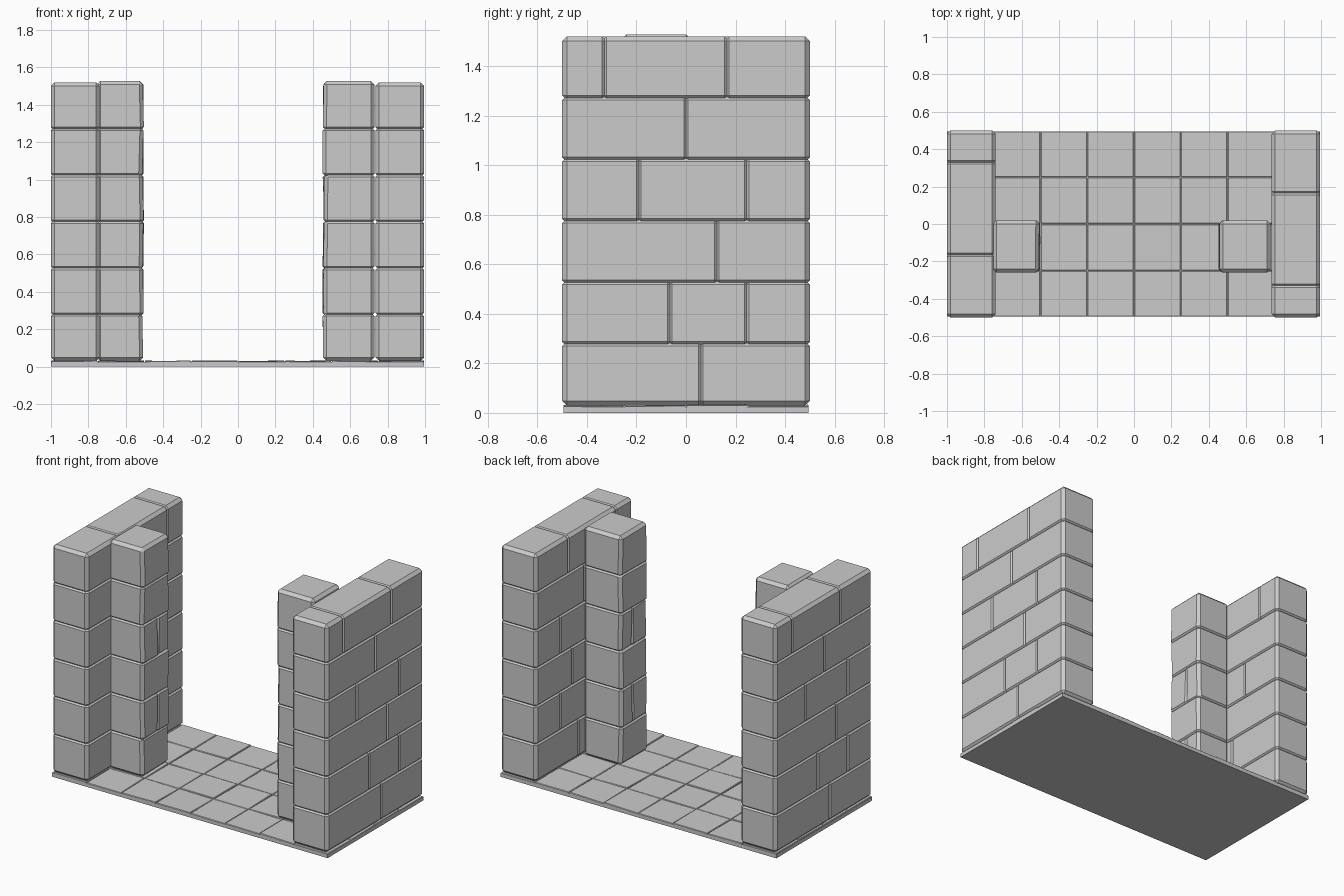
import bpy
import bmesh
import random

random.seed(7)
cube = bpy.data.objects.get("Cube")
if cube:
    bpy.data.objects.remove(cube)

STONE = (0.6, 0.6, 0.6, 1)
stone = bpy.data.materials.new("grey_stone")
stone.use_nodes = True
stone.diffuse_color = STONE
stone.node_tree.nodes["Principled BSDF"].inputs["Base Color"].default_value = STONE

FLOOR, TOP, COURSES = 0.03, 1.52, 6
CHAMFER, OVERLAP = 0.019, 0.01
STEP = (TOP - FLOOR) / COURSES


def add_box(bm, low, high):
    """Add a box between two corners and return its vertices."""
    verts = bmesh.ops.create_cube(bm, size=1)["verts"]
    for v in verts:
        for i in range(3):
            v.co[i] = high[i] if v.co[i] > 0 else low[i]
    return verts


def finish(bm, name, chamfer=0):
    mesh = bpy.data.meshes.new(name)
    bm.to_mesh(mesh)
    bm.free()
    mesh.materials.append(stone)
    obj = bpy.data.objects.new(name, mesh)
    bpy.context.collection.objects.link(obj)
    if chamfer:
        mod = obj.modifiers.new("chamfer", "BEVEL")
        mod.width = chamfer
        mod.segments = 1
        mod.limit_method = "ANGLE"
    return obj


def masonry(name, x, y, splits, turn=1, top=TOP, wobble=0):
    """Stack courses of chamfered blocks; joints are shallow grooves."""
    bm = bmesh.new()
    for row, cuts in enumerate(splits):
        edges = [y[0], *sorted(c * turn for c in cuts), y[1]]
        last = len(edges) - 2
        z0 = FLOOR + row * STEP - (OVERLAP if row else 0)
        z1 = FLOOR + (row + 1) * STEP + OVERLAP
        if row == COURSES - 1:
            z1 = top
        for i in range(last + 1):
            y0 = edges[i] - (OVERLAP if i else 0)
            y1 = edges[i + 1] + (OVERLAP if i < last else 0)
            for v in add_box(bm, (x[0], y0, z0), (x[1], y1, z1)):
                # Worn corners on the side that faces the passage
                if abs(v.co.x) < 0.6:
                    v.co.x += random.uniform(-wobble, wobble)
    return finish(bm, name, CHAMFER)


# Side walls: the right one is the left one turned half round
wall_cuts = [[0.06], [-0.065, 0.245], [0.125], [-0.19, 0.245], [0], [-0.33, 0.165]]
masonry("left_wall", (0.735, 0.995), (-0.5, 0.5), wall_cuts)
masonry("right_wall", (-1, -0.74), (-0.5, 0.5), wall_cuts, turn=-1)

# Pillars against the inner faces
pillar_cuts = [[], [-0.1], [], [-0.1], [], []]
masonry("left_pillar", (0.457, 0.73), (-0.26, 0.02), pillar_cuts, top=1.527, wobble=0.006)
masonry("right_pillar", (-0.755, -0.507), (-0.26, 0.02), pillar_cuts, top=1.527, wobble=0.006)

# Base slab
bm = bmesh.new()
add_box(bm, (-1, -0.495, 0), (0.995, 0.495, 0.024))
finish(bm, "base_slab")

# Uneven floor tiles
bm = bmesh.new()
TILE, GAP = 0.25, 0.0015
for col in range(8):
    for row in range(4):
        x, y = -1 + col * TILE, -0.5 + row * TILE
        low = (x + GAP, max(y + GAP, -0.495), 0.01)
        high = (min(x + TILE - GAP, 0.995), min(y + TILE - GAP, 0.495), 0.029)
        for v in add_box(bm, low, high):
            if v.co.z > 0.02:
                v.co.z += random.uniform(-0.003, 0.004)
finish(bm, "floor_tiles", 0.003)
